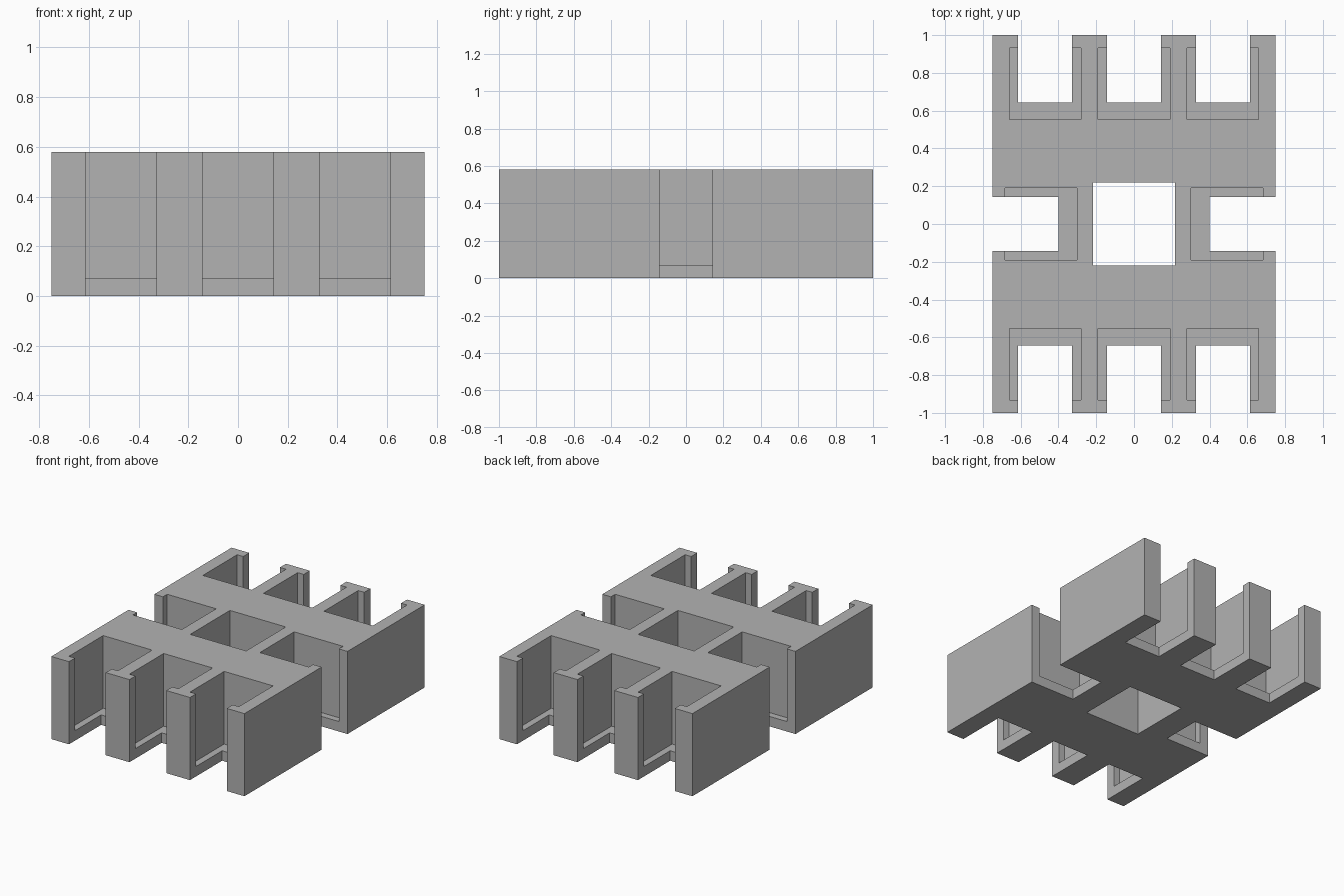
import bpy
from mathutils import Vector

if "Cube" in bpy.data.objects:
    bpy.data.objects.remove(bpy.data.objects["Cube"], do_unlink=True)

HEIGHT = 0.58
FLOOR = 0.07
OVER = 0.1  # how far cutters run past the block

grey = bpy.data.materials.new("plain grey")
grey.use_nodes = True
colour = (0.45, 0.45, 0.45, 1)
grey.diffuse_color = colour
grey.node_tree.nodes["Principled BSDF"].inputs["Base Color"].default_value = colour


def box(name, low, high):
    """Box between two opposite corners."""
    low, high = Vector(low), Vector(high)
    bpy.ops.mesh.primitive_cube_add(size=1, location=(low + high) / 2)
    obj = bpy.context.object
    obj.name = name
    for v in obj.data.vertices:
        v.co *= high - low
    obj.data.materials.append(grey)
    return obj


def cut(target, x, y, bottom):
    """Cut a rectangle out of the target, from the given height upward."""
    cutter = box("cutter", (min(x), min(y), bottom), (max(x), max(y), HEIGHT + OVER))
    cutter.hide_render = True
    bpy.context.view_layer.objects.active = target
    mod = target.modifiers.new("cut", "BOOLEAN")
    mod.operation = "DIFFERENCE"
    mod.solver = "EXACT"
    mod.object = cutter
    bpy.ops.object.modifier_apply(modifier=mod.name)
    bpy.data.objects.remove(cutter, do_unlink=True)


# Solid block
holder = box("holder_block", (-0.75, -1, 0), (0.75, 1, HEIGHT))

# Central shaft
cut(holder, (-0.217, 0.217), (-0.22, 0.22), -OVER)

for side in (-1, 1):
    # Three pockets with open slots along the front and the back
    for cx in (-0.47, 0, 0.47):
        cut(holder, (cx - 0.19, cx + 0.19), (side * 0.553, side * 0.933), FLOOR)
        cut(holder, (cx - 0.143, cx + 0.143), (side * 0.643, side * (1 + OVER)), -OVER)
    # One pocket with an open slot on each side
    cut(holder, (side * 0.303, side * 0.683), (-0.19, 0.19), FLOOR)
    cut(holder, (side * 0.4, side * (0.75 + OVER)), (-0.143, 0.143), -OVER)
